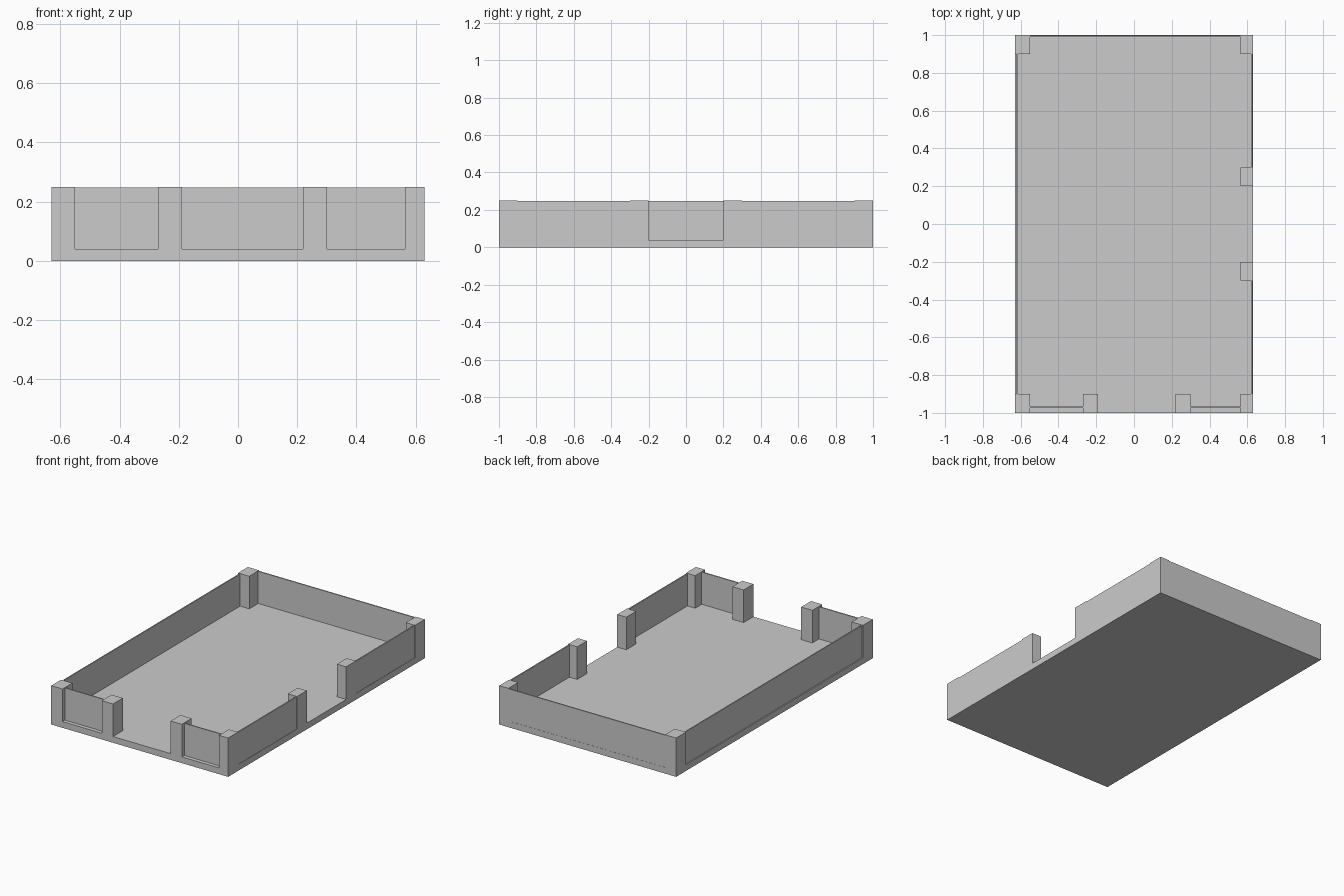
import bpy

if "Cube" in bpy.data.objects:
    bpy.data.objects.remove(bpy.data.objects["Cube"])


def box(name, x0, x1, y0, y1, z0, z1):
    """Axis-aligned box from its bounds."""
    bpy.ops.mesh.primitive_cube_add(size=1, location=((x0 + x1) / 2, (y0 + y1) / 2, (z0 + z1) / 2))
    ob = bpy.context.object
    ob.name = name
    ob.scale = (x1 - x0, y1 - y0, z1 - z0)
    bpy.ops.object.transform_apply(location=False, rotation=False, scale=True)
    return ob


W, L = 0.63, 1.0
FLOOR, POST_TOP, WALL_TOP = 0.04, 0.25, 0.247
LEFT_IN, RIGHT_IN = -0.55, 0.565

# Floor slab
box("floor", -W, W, -L, L, 0, FLOOR)

# Corner posts
for side, x0, x1 in (("left", -W, LEFT_IN), ("right", RIGHT_IN, W)):
    box("front_" + side + "_corner_post", x0, x1, -L, -0.9, FLOOR, POST_TOP)
    box("back_" + side + "_corner_post", x0, x1, 0.9, L, FLOOR, POST_TOP)

# Posts framing the front opening
box("front_left_door_post", -0.27, -0.19, -L, -0.9, FLOOR, POST_TOP)
box("front_right_door_post", 0.22, 0.30, -L, -0.9, FLOOR, POST_TOP)

# Right side door posts and wall panels
for side, p0, p1, w0, w1 in (("front", -0.3, -0.2, -0.9, -0.3),
                             ("back", 0.2, 0.3, 0.3, 0.9)):
    box("right_" + side + "_door_post", RIGHT_IN, W, p0, p1, FLOOR, POST_TOP)
    box("right_" + side + "_wall", 0.62, 0.628, w0, w1, FLOOR, WALL_TOP)

# Thin walls between the posts
box("left_wall", -0.623, -0.615, -0.9, 0.9, FLOOR, WALL_TOP)
box("back_wall", LEFT_IN, RIGHT_IN, 0.991, 0.999, FLOOR, WALL_TOP)
box("front_left_wall", LEFT_IN, -0.27, -0.975, -0.967, FLOOR, WALL_TOP)
box("front_right_wall", 0.30, RIGHT_IN, -0.975, -0.967, FLOOR, WALL_TOP)
